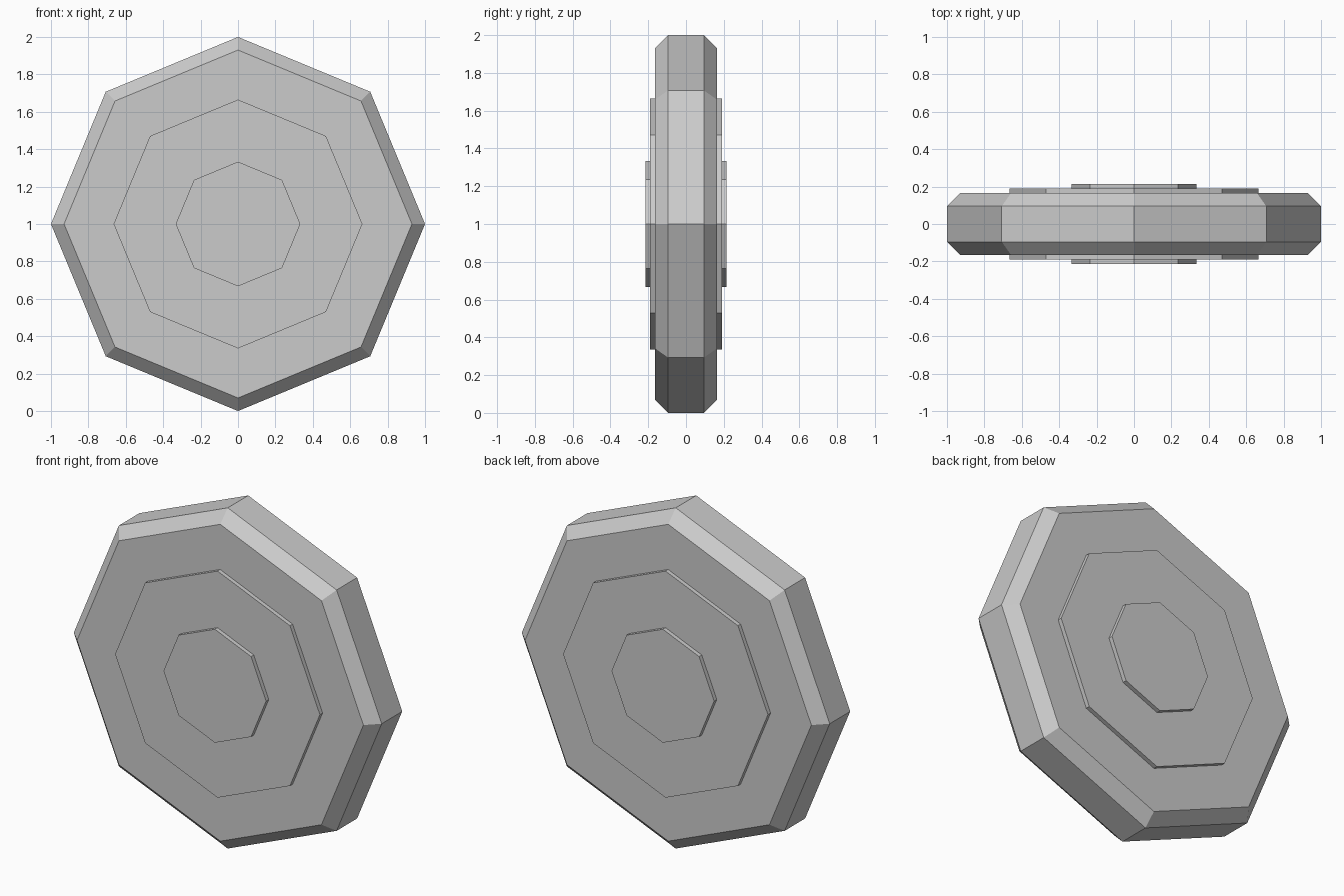
import bpy
import bmesh
from math import cos, sin, tau

SIDES = 8
CENTRE_Z = 1.0

cube = bpy.data.objects.get("Cube")
if cube:
    bpy.data.objects.remove(cube, do_unlink=True)

grey = bpy.data.materials.new("plain grey")
grey.use_nodes = True
colour = (0.6, 0.6, 0.6, 1)
grey.diffuse_color = colour
grey.node_tree.nodes["Principled BSDF"].inputs["Base Color"].default_value = colour


def octagon_solid(name, profile):
    """Closed solid from (radius, y) rings, with corners on the x and z axes."""
    bm = bmesh.new()
    rings = []
    for radius, y in profile:
        angles = [tau * i / SIDES for i in range(SIDES)]
        rings.append([bm.verts.new((radius * cos(a), y, CENTRE_Z + radius * sin(a)))
                      for a in angles])
    for a, b in zip(rings, rings[1:]):
        for i in range(SIDES):
            j = (i + 1) % SIDES
            bm.faces.new((a[i], a[j], b[j], b[i]))
    bm.faces.new(rings[0])
    bm.faces.new(rings[-1])
    bmesh.ops.recalc_face_normals(bm, faces=bm.faces)
    mesh = bpy.data.meshes.new(name)
    bm.to_mesh(mesh)
    bm.free()
    mesh.materials.append(grey)
    obj = bpy.data.objects.new(name, mesh)
    bpy.context.collection.objects.link(obj)
    return obj


# Thick outer body with chamfered rims
octagon_solid("body", [(0.93, -0.165), (1, -0.095), (1, 0.095), (0.93, 0.165)])

# Raised discs stepping up on the front and back
for side, sign in (("front", -1), ("back", 1)):
    octagon_solid(side + "_disc", [(0.665, sign * 0.165), (0.665, sign * 0.19)])
    octagon_solid(side + "_hub", [(0.333, sign * 0.19), (0.333, sign * 0.215)])
